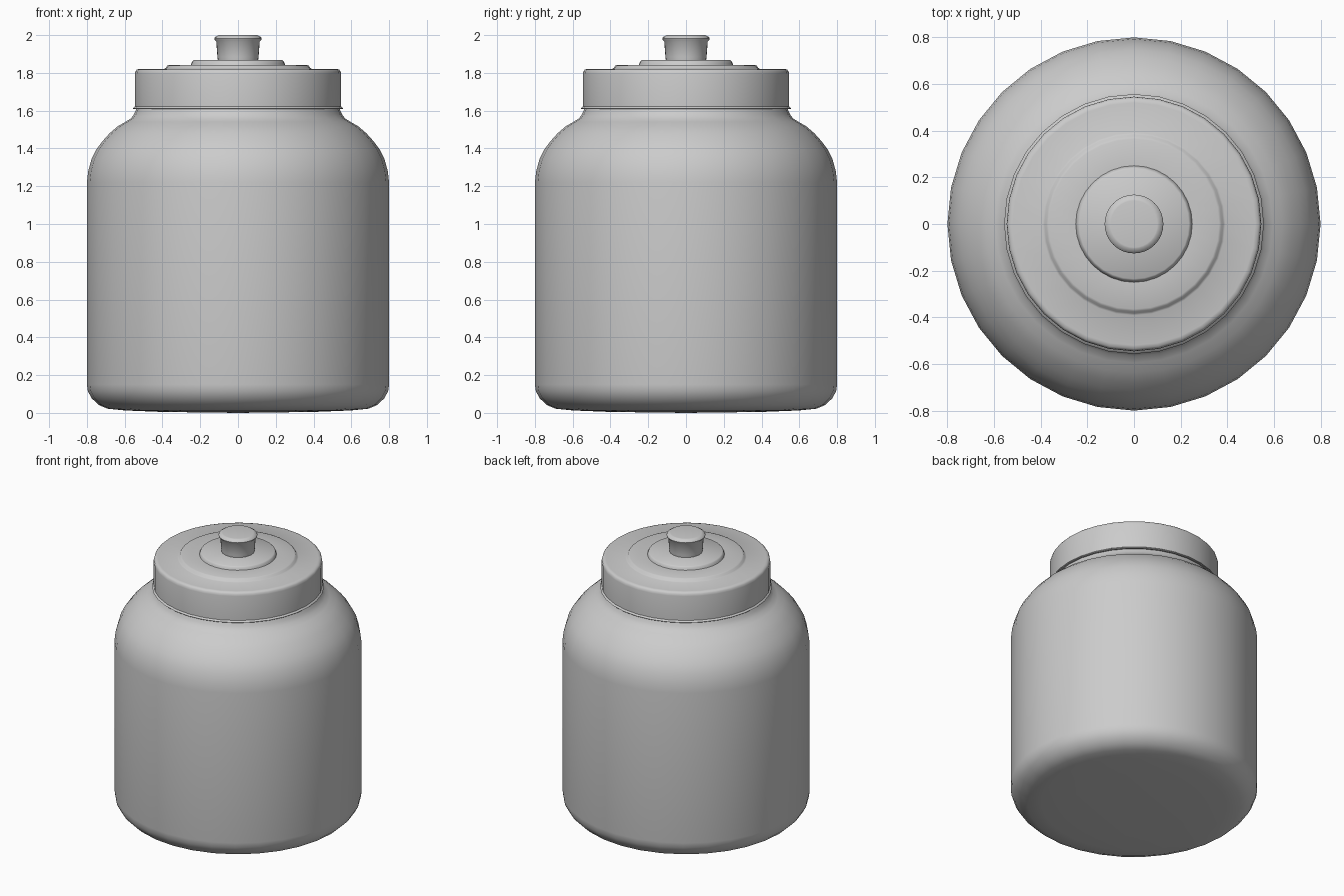
import bpy, bmesh, math

SIDES = 32


def lathe(name, profile, angle=40):
    """Spin an (r, z) profile around z; points with r = 0 become poles."""
    bm = bmesh.new()
    rings = []
    for r, z in profile:
        if r == 0:
            rings.append([bm.verts.new((0, 0, z))] * SIDES)
        else:
            rings.append([bm.verts.new((r * math.cos(2 * math.pi * i / SIDES),
                                        r * math.sin(2 * math.pi * i / SIDES), z))
                          for i in range(SIDES)])
    for low, high in zip(rings, rings[1:]):
        for i in range(SIDES):
            j = (i + 1) % SIDES
            quad = dict.fromkeys((low[i], low[j], high[j], high[i]))
            bm.faces.new(list(quad))
    bmesh.ops.recalc_face_normals(bm, faces=bm.faces)
    mesh = bpy.data.meshes.new(name)
    bm.to_mesh(mesh)
    bm.free()
    obj = bpy.data.objects.new(name, mesh)
    bpy.context.collection.objects.link(obj)
    bpy.ops.object.select_all(action='DESELECT')
    obj.select_set(True)
    bpy.context.view_layer.objects.active = obj
    bpy.ops.object.shade_smooth_by_angle(angle=math.radians(angle))
    return obj


# Jar body: rounded base, straight wall, round shoulder, neck inside the lid
lathe("jar_body", [
    (0, 0), (0.40, 0.005), (0.60, 0.013), (0.69, 0.022), (0.738, 0.042),
    (0.775, 0.078), (0.795, 0.115), (0.80, 0.15), (0.80, 1.22), (0.793, 1.28),
    (0.775, 1.345), (0.748, 1.398), (0.716, 1.44), (0.68, 1.48), (0.637, 1.517),
    (0.595, 1.541), (0.566, 1.56), (0.55, 1.582), (0.54, 1.605), (0.53, 1.63),
    (0.53, 1.79), (0, 1.79)])

# Lid: rolled rim, side wall, rounded edge and two raised steps
lathe("lid", [
    (0.53, 1.62), (0.54, 1.61), (0.553, 1.608), (0.557, 1.612), (0.553, 1.617),
    (0.546, 1.622), (0.546, 1.795), (0.543, 1.809), (0.535, 1.818), (0.52, 1.821),
    (0.392, 1.821), (0.383, 1.826), (0.375, 1.838), (0.365, 1.842), (0.25, 1.843),
    (0.247, 1.85), (0.243, 1.861), (0.235, 1.867), (0, 1.867)])

# Knob: slightly flared stem with a bevelled cap
lathe("lid_knob", [
    (0, 1.86), (0.106, 1.86), (0.109, 1.885), (0.115, 1.965), (0.124, 1.975),
    (0.126, 1.982), (0.122, 1.989), (0.106, 1.999), (0.10, 2.0), (0, 2.0)])
